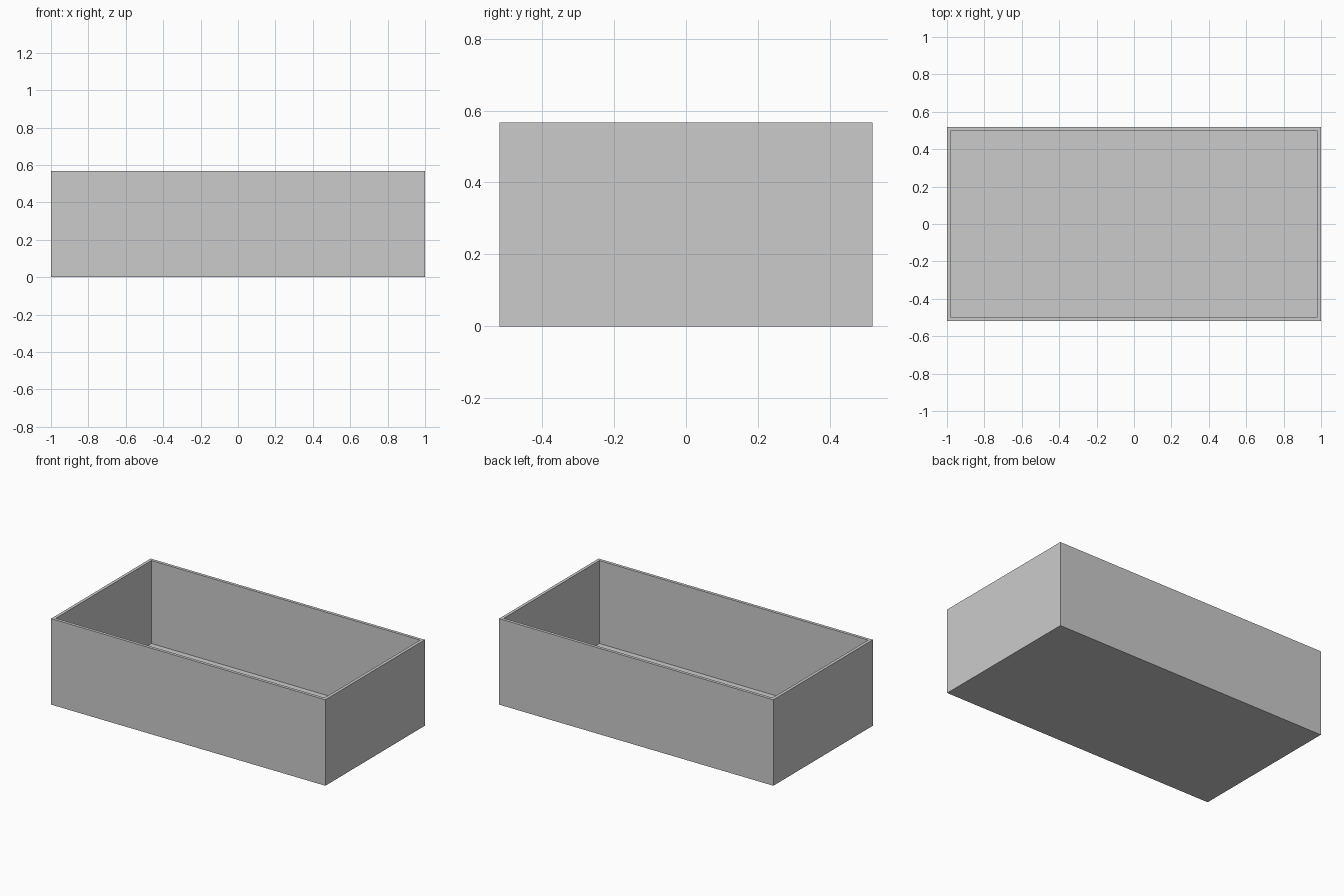
import bpy, bmesh
from mathutils import Matrix, Vector

if "Cube" in bpy.data.objects:
    bpy.data.objects.remove(bpy.data.objects["Cube"])

L, W, H = 2.0, 1.036, 0.567   # outer size
WALL, FLOOR = 0.02, 0.02      # wall and floor thickness

# Open tray: a solid block whose top is inset to a rim and sunk to the floor
bm = bmesh.new()
bmesh.ops.create_cube(bm, size=1, matrix=Matrix.Translation((0, 0, H / 2)) @ Matrix.Diagonal((L, W, H, 1)))
bm.normal_update()
top = max(bm.faces, key=lambda f: f.calc_center_median().z)
bmesh.ops.inset_region(bm, faces=[top], thickness=WALL, use_even_offset=True)

# Sink the cavity
sunk = bmesh.ops.extrude_discrete_faces(bm, faces=[top])["faces"][0]
bmesh.ops.translate(bm, verts=sunk.verts[:], vec=Vector((0, 0, FLOOR - H)))
bmesh.ops.recalc_face_normals(bm, faces=bm.faces[:])

mesh = bpy.data.meshes.new("open_box")
bm.to_mesh(mesh)
bm.free()
bpy.context.collection.objects.link(bpy.data.objects.new("open_box", mesh))
